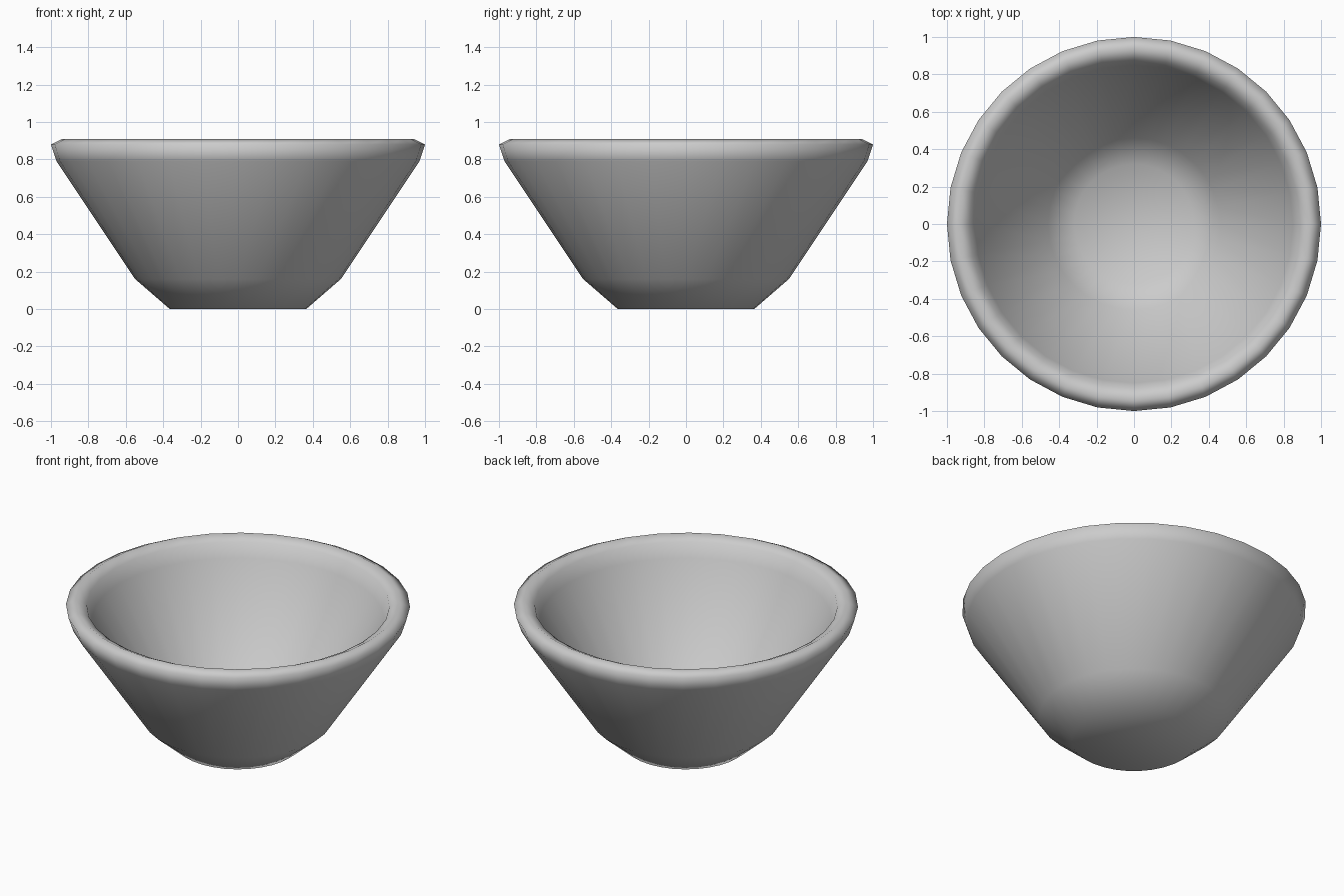
import bpy, bmesh
from math import cos, sin, tau

if "Cube" in bpy.data.objects:
    bpy.data.objects.remove(bpy.data.objects["Cube"])

SIDES = 32
# Bowl section (radius, height): foot, outer wall, rounded lip, inner wall, floor
profile = [(0.365, 0.0), (0.55, 0.16), (0.97, 0.79), (1.0, 0.88), (0.94, 0.91),
           (0.88, 0.88), (0.85, 0.79), (0.46, 0.2), (0.32, 0.09)]

# Revolve the section around z
bm = bmesh.new()
rings = [[bm.verts.new((r * cos(tau * i / SIDES), r * sin(tau * i / SIDES), z))
          for i in range(SIDES)] for r, z in profile]
for a, b in zip(rings, rings[1:]):
    for i in range(SIDES):
        j = (i + 1) % SIDES
        bm.faces.new((a[i], a[j], b[j], b[i]))

# Close the foot and the inside floor
bm.faces.new(rings[0][::-1])
bm.faces.new(rings[-1])
bmesh.ops.recalc_face_normals(bm, faces=bm.faces)
for f in bm.faces:
    f.smooth = True

mesh = bpy.data.meshes.new("bowl")
bm.to_mesh(mesh)
bm.free()
bowl = bpy.data.objects.new("bowl", mesh)
bpy.context.collection.objects.link(bowl)
